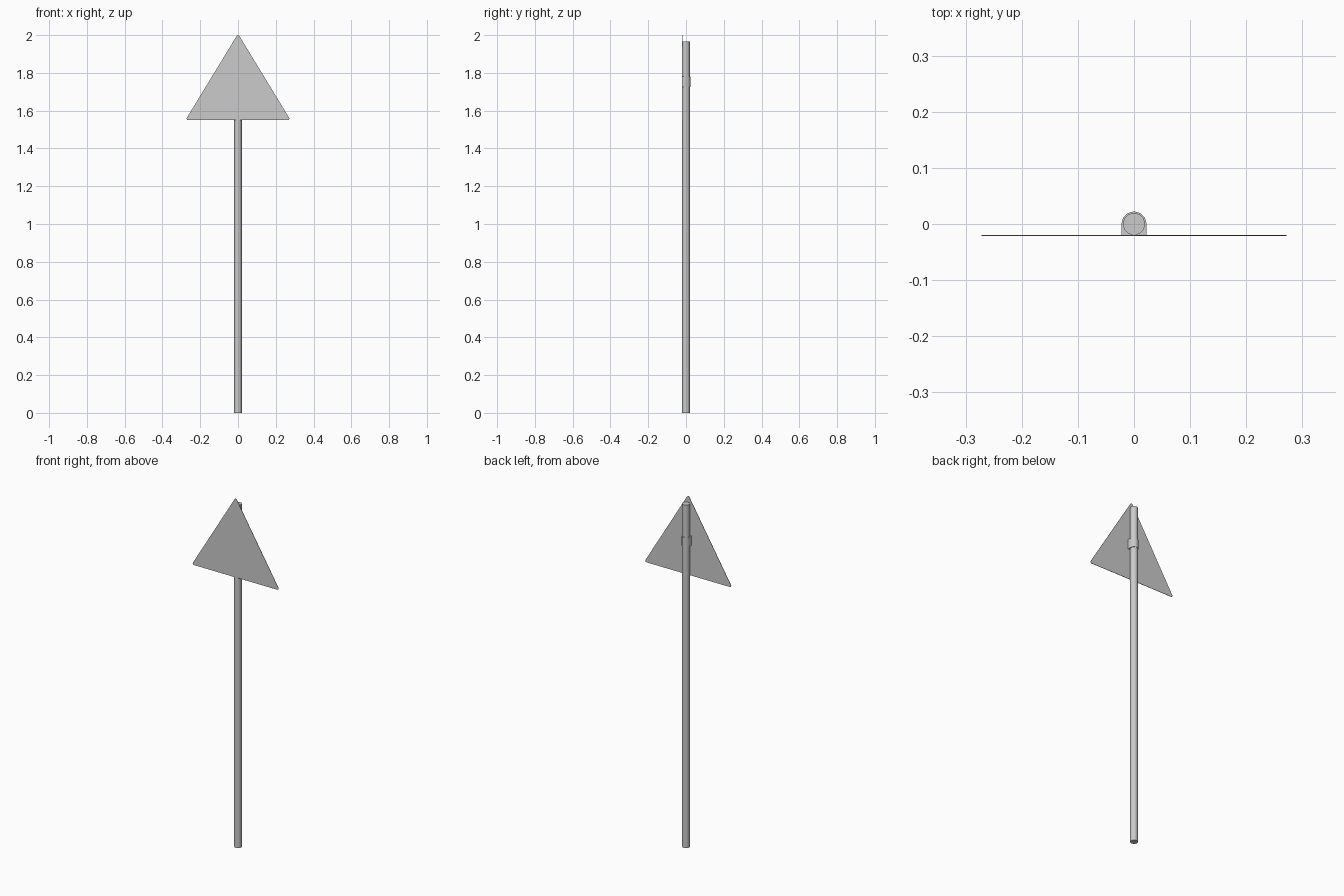
import bpy, bmesh, math

if "Cube" in bpy.data.objects:
    bpy.data.objects.remove(bpy.data.objects["Cube"])


def prism(name, pts, axis, lo, hi, smooth=False):
    """Closed outline extruded along y or z between lo and hi."""
    def place(p, t):
        return (p[0], t, p[1]) if axis == 'y' else (p[0], p[1], t)
    bm = bmesh.new()
    a = [bm.verts.new(place(p, lo)) for p in pts]
    b = [bm.verts.new(place(p, hi)) for p in pts]
    bm.faces.new(a)
    bm.faces.new(b)
    n = len(pts)
    for i in range(n):
        j = (i + 1) % n
        bm.faces.new((a[i], a[j], b[j], b[i]))
    bmesh.ops.recalc_face_normals(bm, faces=bm.faces)
    mesh = bpy.data.meshes.new(name)
    bm.to_mesh(mesh)
    bm.free()
    ob = bpy.data.objects.new(name, mesh)
    bpy.context.collection.objects.link(ob)
    if smooth:
        bpy.context.view_layer.objects.active = ob
        ob.select_set(True)
        bpy.ops.object.shade_smooth_by_angle(angle=math.radians(50))
        ob.select_set(False)
    return ob


def arc(cx, cy, r, start, end, steps):
    return [(cx + r * math.cos(math.radians(start + (end - start) * i / steps)),
             cy + r * math.sin(math.radians(start + (end - start) * i / steps)))
            for i in range(steps + 1)]


# Pole
prism("pole", arc(0, 0, 0.02, 0, 330, 11), 'z', 0, 1.965, smooth=True)

# Triangular sign plate with slightly rounded corners
r, n = 0.008, 31.3
outline = (arc(0.264, 1.558, r, -90, n, 4)
           + arc(0, 2 - r, r, n, 180 - n, 4)
           + arc(-0.264, 1.558, r, 180 - n, 270, 4))
prism("sign_plate", outline, 'y', -0.0215, -0.0195)

# U-shaped clamp wrapping the back of the pole
clamp = [(0.0225, -0.0195)] + arc(0, 0, 0.0225, 0, 180, 6) + [(-0.0225, -0.0195)]
prism("clamp", clamp, 'z', 1.725, 1.78, smooth=True)
